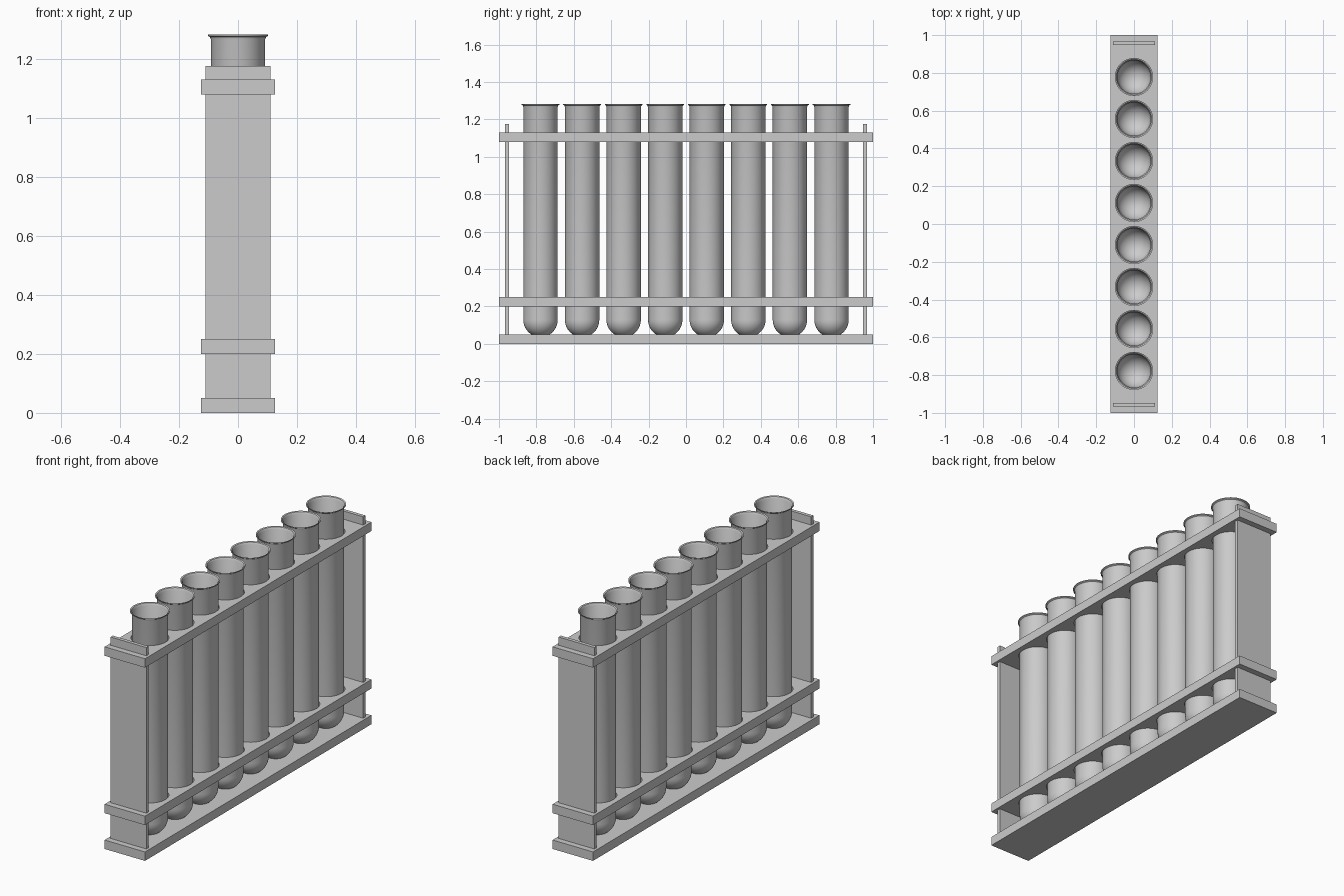
import bpy, bmesh, math
from mathutils import Matrix

if "Cube" in bpy.data.objects:
    bpy.data.objects.remove(bpy.data.objects["Cube"])

TUBE_Y = [(i - 3.5) * 2 / 9 for i in range(8)]


def finish(name, bm, smooth=False):
    me = bpy.data.meshes.new(name)
    bmesh.ops.recalc_face_normals(bm, faces=bm.faces)
    bm.to_mesh(me)
    bm.free()
    ob = bpy.data.objects.new(name, me)
    bpy.context.collection.objects.link(ob)
    if smooth:
        bpy.ops.object.select_all(action='DESELECT')
        ob.select_set(True)
        bpy.context.view_layer.objects.active = ob
        bpy.ops.object.shade_smooth_by_angle(angle=math.radians(35))
    return ob


def box(name, x, y0, y1, z0, z1):
    bm = bmesh.new()
    m = Matrix.Translation((0, (y0 + y1) / 2, (z0 + z1) / 2)) @ Matrix.Diagonal((2 * x, y1 - y0, z1 - z0, 1))
    bmesh.ops.create_cube(bm, size=1, matrix=m)
    return finish(name, bm)


def cut(ob, cutter):
    mod = ob.modifiers.new("holes", 'BOOLEAN')
    mod.operation = 'DIFFERENCE'
    mod.solver = 'EXACT'
    mod.object = cutter
    cutter.hide_render = True
    cutter.hide_set(True)


# cutter for the tube holes in both shelves
bm = bmesh.new()
for y in TUBE_Y:
    bmesh.ops.create_cone(bm, cap_ends=True, segments=48, radius1=0.096, radius2=0.096,
                          depth=3, matrix=Matrix.Translation((0, y, 0.6)))
hole_cutter = finish("hole_cutter", bm)

# cutter for the round seats in the base
bm = bmesh.new()
for y in TUBE_Y:
    bmesh.ops.create_uvsphere(bm, u_segments=48, v_segments=48, radius=0.21,
                              matrix=Matrix.Translation((0, y, 0.24)) @ Matrix.Diagonal((0.5, 0.5, 1, 1)))
seat_cutter = finish("seat_cutter", bm)

# base and shelves
base = box("base", 0.125, -1, 1, 0, 0.05)
cut(base, seat_cutter)
for name, z in (("lower_shelf", 0.2), ("upper_shelf", 1.08)):
    cut(box(name, 0.125, -1, 1, z, z + 0.05), hole_cutter)

# end panels
for name, s in (("front_panel", -1), ("back_panel", 1)):
    ys = sorted((s * 0.947, s * 0.967))
    box(name, 0.111, *ys, 0.04, 1.176)

# test tube profile: outer round bottom, wall, flared lip, then the inside
R, T, ZC = 0.092, 0.004, 0.128
arc = [i * math.pi / 20 for i in range(11)]
outer = [(R * math.sin(a), ZC - R * math.cos(a)) for a in arc]
lip = [(R, 1.266), (0.095, 1.274), (0.101, 1.278), (0.101, 1.283), (0.094, 1.280), (R - T, 1.270)]
inner = [((R - T) * math.sin(a), ZC - (R - T) * math.cos(a)) for a in reversed(arc)]
profile = outer + lip + inner

bm = bmesh.new()
verts = [bm.verts.new((r, 0, z)) for r, z in profile]
edges = [bm.edges.new(p) for p in zip(verts, verts[1:])]
bmesh.ops.spin(bm, geom=verts + edges, axis=(0, 0, 1), cent=(0, 0, 0),
               angle=2 * math.pi, steps=48, use_merge=True)
bmesh.ops.remove_doubles(bm, verts=bm.verts, dist=1e-5)
first = finish("test_tube_1", bm, True)
first.location.y = TUBE_Y[0]
for i, y in enumerate(TUBE_Y[1:], 2):
    tube = bpy.data.objects.new(f"test_tube_{i}", first.data)
    tube.location.y = y
    bpy.context.collection.objects.link(tube)
